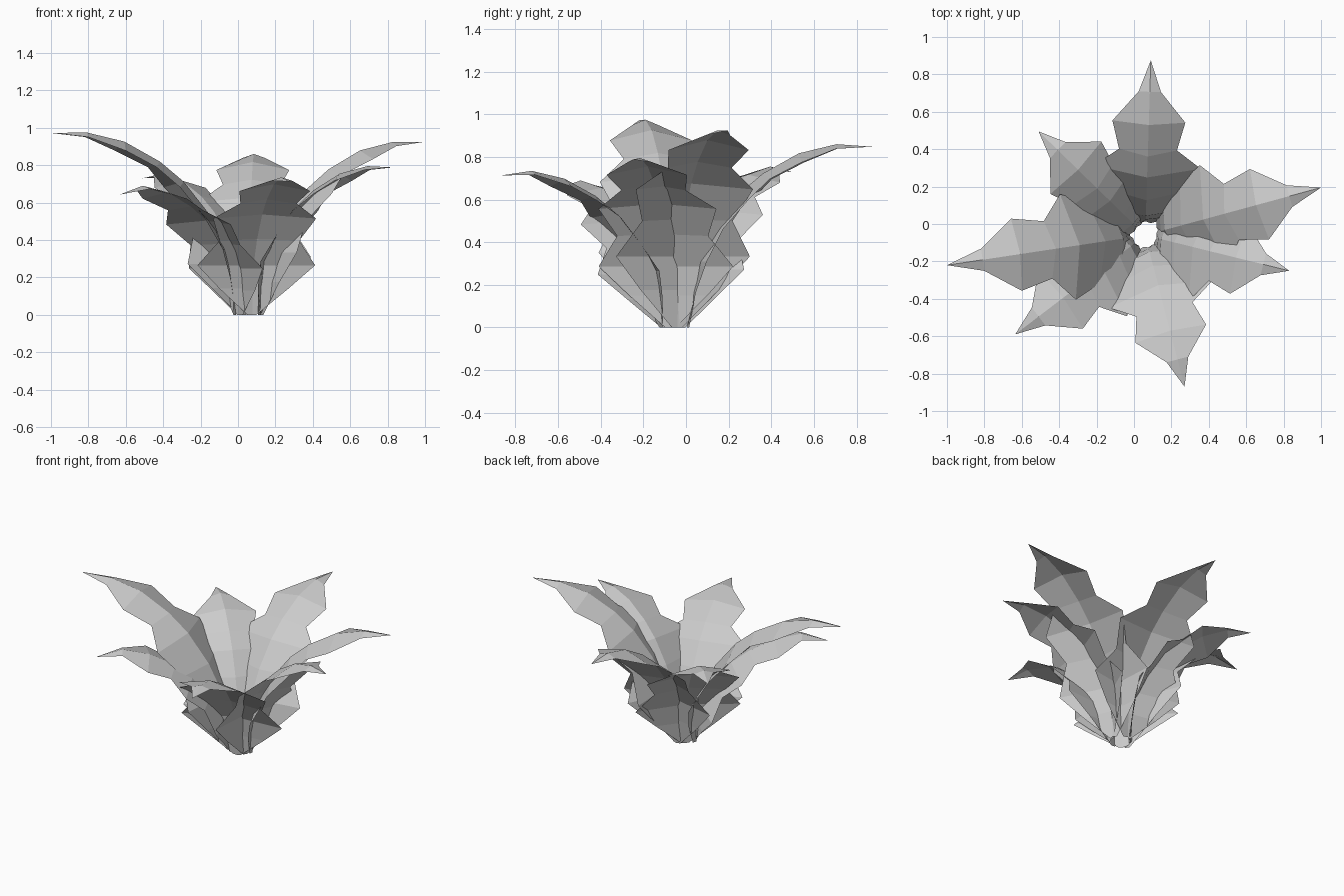
import bpy, math

if "Cube" in bpy.data.objects:
    bpy.data.objects.remove(bpy.data.objects["Cube"])

# One flat grey for the whole plant
grey = bpy.data.materials.new("leaf_grey")
grey.diffuse_color = (0.6, 0.6, 0.6, 1)
grey.use_nodes = True
grey.node_tree.nodes["Principled BSDF"].inputs["Base Color"].default_value = grey.diffuse_color

CENTRE = (0.06, -0.06)

# Leaf cross rows: rib reach, rib height, edge reach, edge height (fractions), half width
ROWS = [
    (0.08, 0.00, 0.07, 0.00, 0.025),
    (0.09, 0.19, 0.12, 0.19, 0.19),
    (0.11, 0.36, 0.18, 0.36, 0.325),
    (0.20, 0.55, 0.26, 0.54, 0.22),
    (0.33, 0.73, 0.39, 0.70, 0.285),
    (0.45, 0.84, 0.49, 0.81, 0.155),
    (0.63, 0.95, 0.65, 0.90, 0.195),
    (0.82, 1.00, 0.82, 0.975, 0.06),
]


def make_leaf(name, tip_x, tip_y, height, tip_z):
    """Folded, jagged leaf arching out from the centre to its tip."""
    dx, dy = tip_x - CENTRE[0], tip_y - CENTRE[1]
    reach = math.hypot(dx, dy)
    ux, uy = dx / reach, dy / reach

    def point(t, z, w):
        r = t * reach
        return (CENTRE[0] + ux * r - uy * w, CENTRE[1] + uy * r + ux * w, z * height)

    verts, faces = [], []
    for rib_t, rib_z, edge_t, edge_z, w in ROWS:
        verts += [point(edge_t, edge_z, w), point(rib_t, rib_z, 0), point(edge_t, edge_z, -w)]
    for i in range(0, 3 * (len(ROWS) - 1), 3):
        for k in (i, i + 1):
            faces.append((k, k + 1, k + 4, k + 3))
    # Pointed tip
    tip, last = len(verts), len(verts) - 3
    verts.append((tip_x, tip_y, tip_z))
    faces += [(last, last + 1, tip), (last + 1, last + 2, tip)]

    mesh = bpy.data.meshes.new(name)
    mesh.from_pydata(verts, [], faces)
    mesh.materials.append(grey)
    mesh.update()
    leaf = bpy.data.objects.new(name, mesh)
    bpy.context.collection.objects.link(leaf)


# Ring of leaves: tip position, crown height, tip height
for name, x, y, h, tz in [
    ("back_leaf", 0.09, 0.875, 0.86, 0.848),
    ("right_back_leaf", 1.00, 0.195, 0.925, 0.925),
    ("right_front_leaf", 0.83, -0.25, 0.795, 0.788),
    ("front_leaf", 0.27, -0.87, 0.735, 0.713),
    ("left_front_leaf", -0.635, -0.59, 0.69, 0.642),
    ("left_leaf", -1.00, -0.22, 0.975, 0.972),
    ("left_back_leaf", -0.51, 0.495, 0.755, 0.73),
]:
    make_leaf(name, x, y, h, tz)
